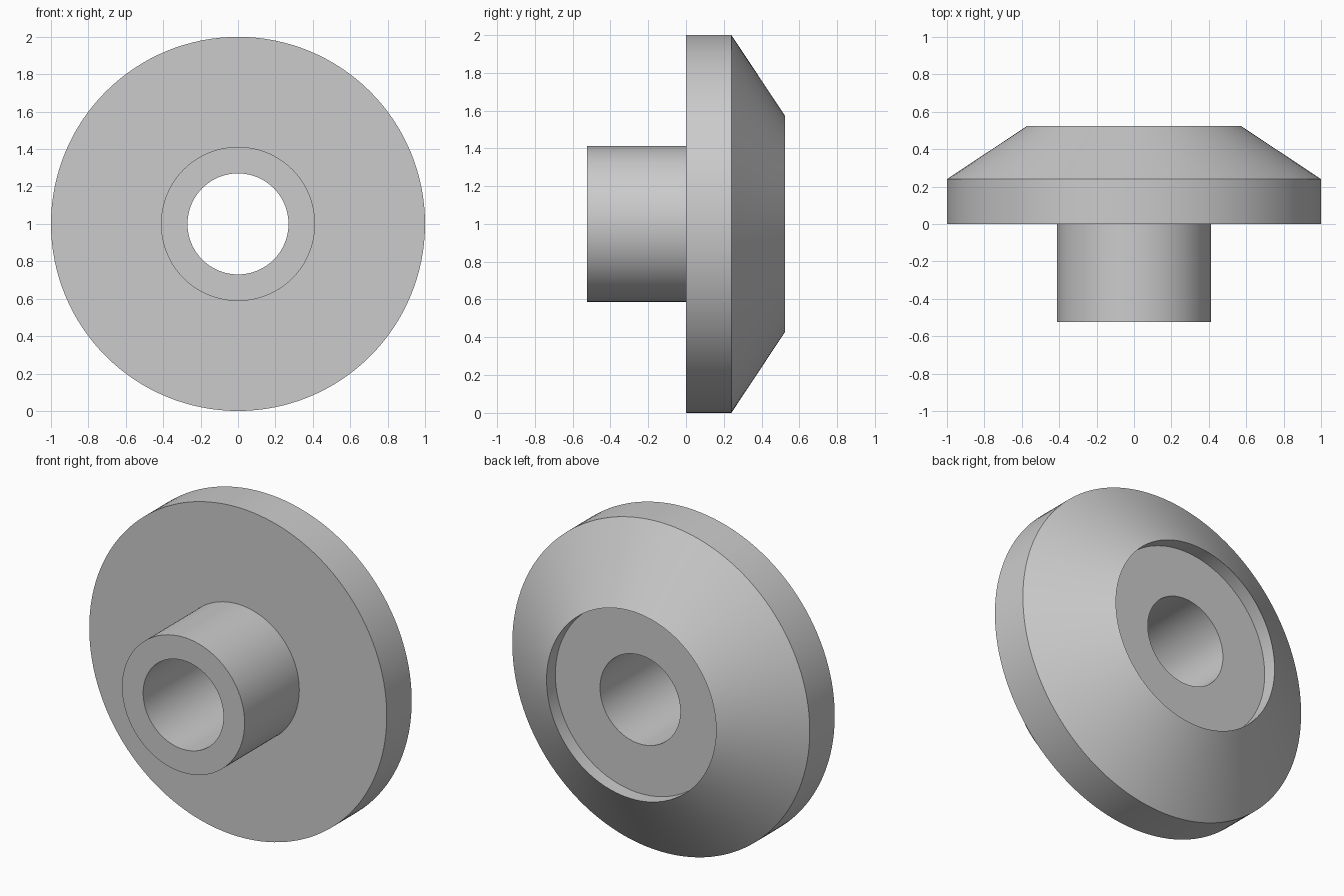
import bpy, bmesh, math
from mathutils import Vector

cube = bpy.data.objects.get("Cube")
if cube:
    bpy.data.objects.remove(cube, do_unlink=True)

SEGMENTS = 128
AXIS_Z = 1.0

grey = bpy.data.materials.new("plain_grey")
grey.use_nodes = True
colour = (0.6, 0.6, 0.6, 1)
grey.diffuse_color = colour
grey.node_tree.nodes["Principled BSDF"].inputs["Base Color"].default_value = colour


def lathe(name, profile):
    """Turn a closed (radius, y) profile around the y-directed axis."""
    bm = bmesh.new()
    verts = [bm.verts.new((r, y, AXIS_Z)) for r, y in profile]
    edges = [bm.edges.new((v, verts[i - 1])) for i, v in enumerate(verts)]
    bmesh.ops.spin(bm, geom=verts + edges, cent=(0, 0, AXIS_Z), axis=(0, 1, 0),
                   angle=math.tau, steps=SEGMENTS, use_merge=True)
    bmesh.ops.remove_doubles(bm, verts=bm.verts, dist=1e-4)
    bmesh.ops.recalc_face_normals(bm, faces=bm.faces)
    mesh = bpy.data.meshes.new(name)
    bm.to_mesh(mesh)
    bm.free()
    mesh.materials.append(grey)
    obj = bpy.data.objects.new(name, mesh)
    bpy.context.collection.objects.link(obj)
    bpy.ops.object.select_all(action='DESELECT')
    obj.select_set(True)
    bpy.context.view_layer.objects.active = obj
    bpy.ops.object.shade_smooth_by_angle(angle=math.radians(30))
    return obj


# Hub sleeve, wide flange, bevelled back, shallow recess and through bore
lathe("flanged_bushing", [
    (0.27, -0.525), (0.412, -0.525),   # sleeve end
    (0.412, 0.0), (1.0, 0.0),          # flange front
    (1.0, 0.24), (0.57, 0.525),        # rim and bevel
    (0.57, 0.44), (0.27, 0.44),        # recess wall and floor
])
